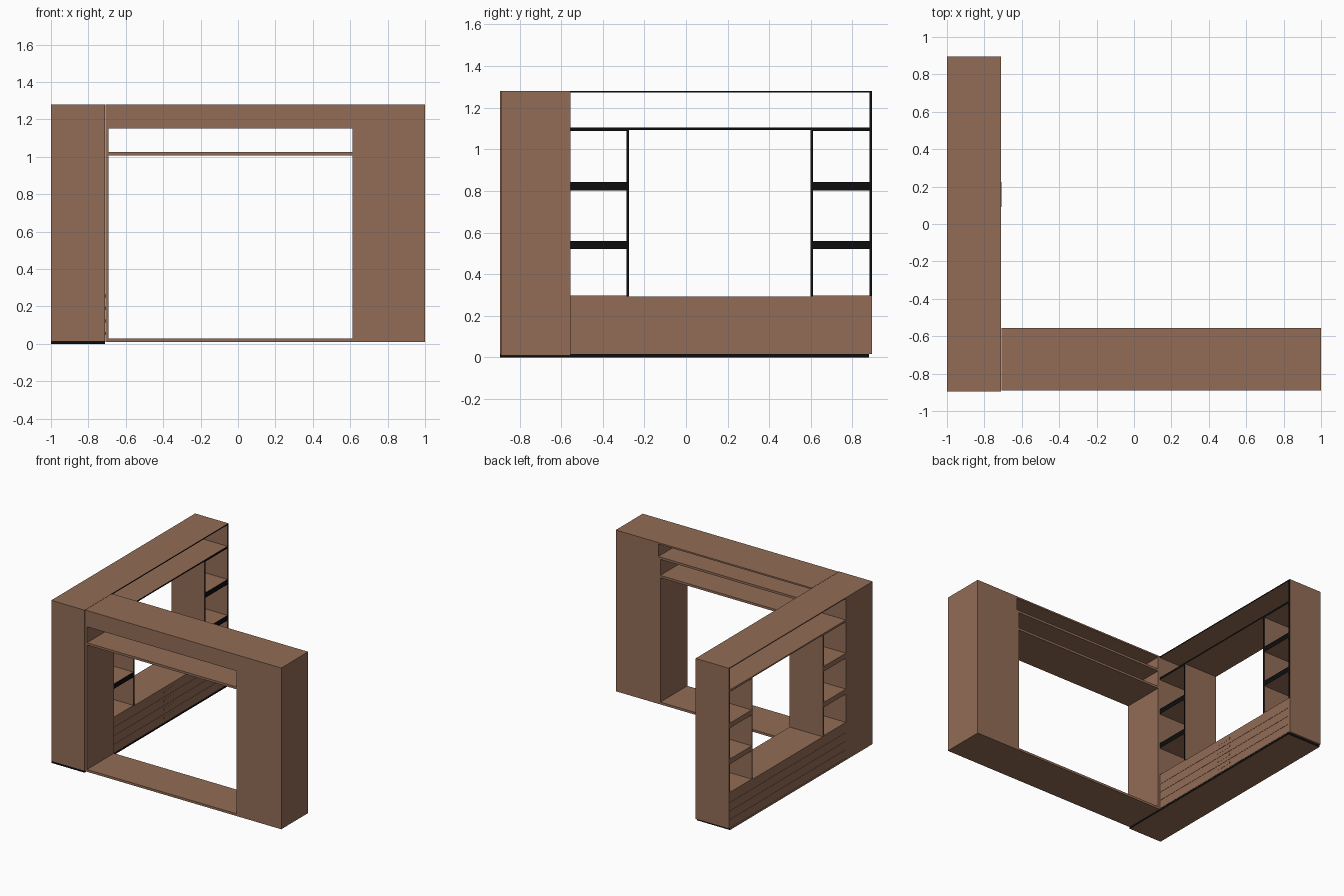
import bpy
import bmesh
from mathutils import Vector

cube = bpy.data.objects.get("Cube")
if cube:
    bpy.data.objects.remove(cube, do_unlink=True)


def flat_material(name, color):
    mat = bpy.data.materials.new(name)
    mat.use_nodes = True
    mat.diffuse_color = color
    mat.node_tree.nodes["Principled BSDF"].inputs["Base Color"].default_value = color
    return mat


wood = flat_material("brown wood", (0.29, 0.151, 0.093, 1))
band = flat_material("black edge band", (0.004, 0.004, 0.004, 1))

INNER = Vector((1, 0, 0))      # room-facing side of the side wing
FRONT = Vector((0, -1, 0))
BACK = Vector((0, 1, 0))


def box(name, x, y, z, banded=()):
    """Board given its (min, max) range on each axis; banded sides are black."""
    bm = bmesh.new()
    bmesh.ops.create_cube(bm, size=1)
    for v in bm.verts:
        v.co = [r[0] if c < 0 else r[1] for c, r in zip(v.co, (x, y, z))]
    bm.normal_update()
    for f in bm.faces:
        f.material_index = int(any(f.normal.dot(d) > 0.9 for d in banded))
    mesh = bpy.data.meshes.new(name)
    bm.to_mesh(mesh)
    bm.free()
    mesh.materials.append(wood)
    if banded:
        mesh.materials.append(band)
    ob = bpy.data.objects.new(name, mesh)
    bpy.context.collection.objects.link(ob)


TOP = 1.28
T = 0.012                      # board thickness
SIDE_X = (-1, -0.71)           # depth of the side wing
FRONT_Y = (-0.89, -0.555)      # depth of the front wing
SPAN = (-0.56, 0.895)          # open length of the side wing

# Side wing: corner column, plinth, top board and end panel
box("corner_column", SIDE_X, (-0.895, -0.56), (0.015, TOP))
box("side_plinth", SIDE_X, (-0.895, 0.88), (0, 0.015), (INNER, FRONT, BACK))
box("side_top_board", SIDE_X, SPAN, (TOP - 0.008, TOP), (INNER,))
box("side_end_panel", SIDE_X, (SPAN[1] - T, SPAN[1]), (0.295, TOP), (INNER,))
box("side_end_base", SIDE_X, (SPAN[1] - T, SPAN[1]), (0.015, 0.295))
box("side_upper_shelf", SIDE_X, SPAN, (1.094, 1.104), (INNER,))

# Drawer chest: recessed core, four drawers and their flat pulls
chest_y = (SPAN[0], SPAN[1] - T)
box("drawer_core", (-0.998, -0.712), chest_y, (0.015, 0.29))
box("chest_top", SIDE_X, chest_y, (0.284, 0.293))
for i in range(4):
    z = 0.018 + i * 0.067
    box(f"drawer_{i + 1}", SIDE_X, chest_y, (z, z + 0.065))
    box(f"drawer_pull_{i + 1}", (-0.71, -0.709), (0.09, 0.225), (z + 0.03, z + 0.045))

# Two shelf bays flanking the open middle
for bay, (a, b), wall in (("front", (-0.56, -0.275), -0.275 - T),
                          ("back", (0.598, 0.89), 0.598)):
    box(f"{bay}_bay_wall", SIDE_X, (wall, wall + T), (0.293, 1.1), (INNER,))
    box(f"{bay}_bay_floor", SIDE_X, (a, b), (0.287, 0.298))
    for name, z, thick in (("lower", 0.52, 0.04), ("middle", 0.803, 0.04),
                           ("upper", 1.088, T)):
        box(f"{bay}_bay_{name}_shelf", SIDE_X, (a, b), (z, z + thick), (INNER,))

# Front wing: solid right column, left wall, base, top and fascia
box("right_column", (0.63, 1), FRONT_Y, (0.01, TOP))
box("right_lining", (0.612, 0.63), FRONT_Y, (0.01, 1.16))
box("left_wall", (-0.708, -0.692), FRONT_Y, (0.01, TOP))
box("front_base", (-0.708, 0.63), FRONT_Y, (0.01, 0.028))
box("front_top_board", (-0.708, 0.63), FRONT_Y, (TOP - T, TOP))
box("front_fascia", (-0.708, 0.63), (-0.89, -0.878), (1.16, TOP))
for name, z in (("lower", 1.008), ("upper", 1.152)):
    box(f"front_{name}_shelf", (-0.692, 0.63), FRONT_Y, (z, z + 0.018))
